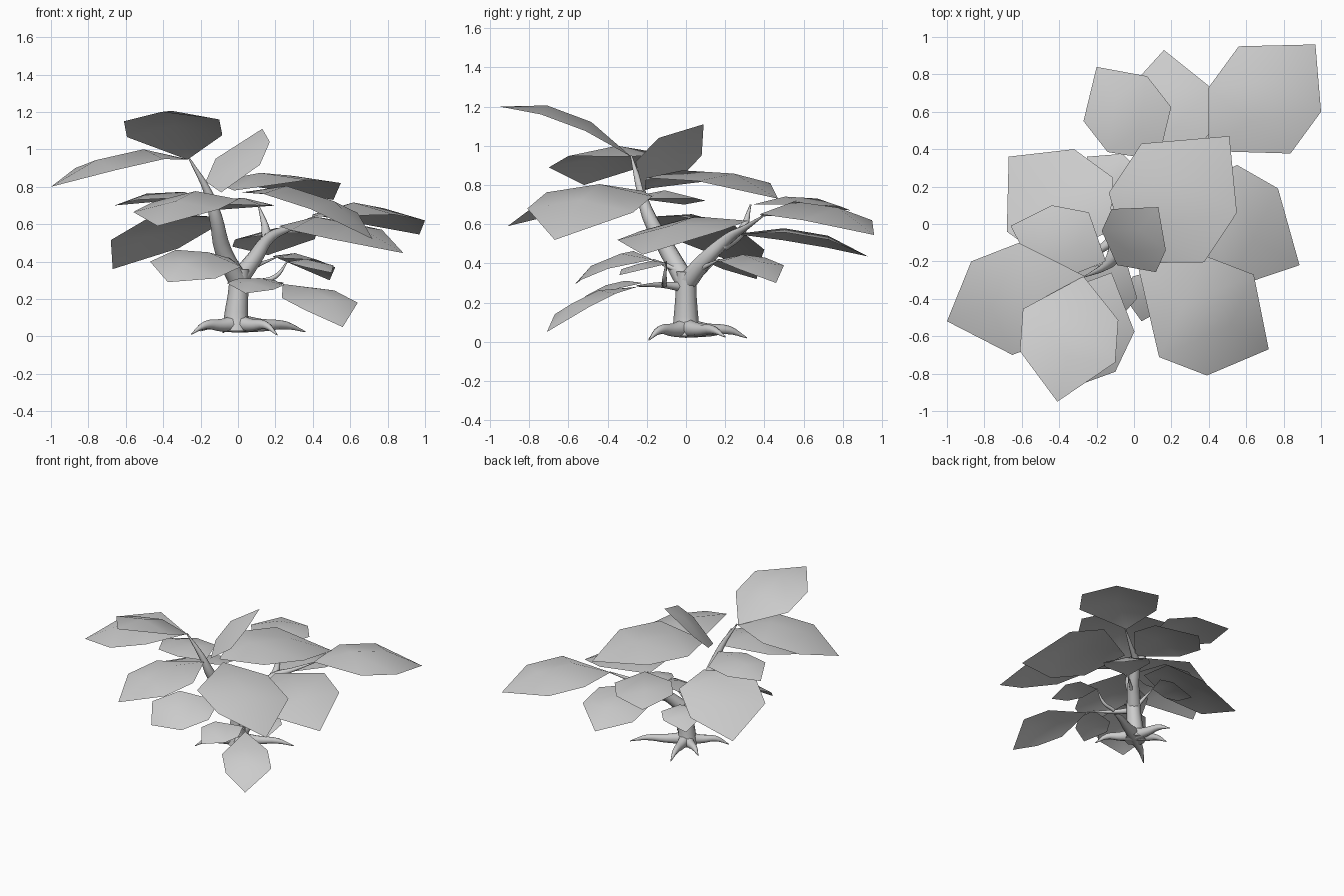
import bpy, bmesh
from mathutils import Vector as V

grey = bpy.data.materials.new("plain_grey")
grey.diffuse_color = (0.6, 0.6, 0.6, 1)


def leaf(name, base, left, tip, right, ridge=0.05, shift=(0, 0, 0)):
    """Six-sided drooping blade with a raised midrib; near corners follow from the far ones."""
    base, left, tip, right = V(base), V(left), V(tip), V(right)
    axis = tip - base
    near = V(shift) - axis * 0.33
    near_l, near_r = left + near, right + near
    up = V((0, 0, ridge * axis.length))
    m1 = (near_l + near_r) / 2 + up
    m2 = (left + right) / 2 + up
    bm = bmesh.new()
    b, l1, l2, t, r2, r1, a, c = [bm.verts.new(p) for p in
                                  (base, near_l, left, tip, right, near_r, m1, m2)]
    for f in ((b, a, l1), (b, r1, a), (l1, a, c, l2), (a, r1, r2, c), (l2, c, t), (c, r2, t)):
        bm.faces.new(f)
    bm.normal_update()
    if sum(f.normal.z for f in bm.faces) < 0:
        bmesh.ops.reverse_faces(bm, faces=bm.faces[:])
    for f in bm.faces:
        f.smooth = True
    mesh = bpy.data.meshes.new(name)
    bm.to_mesh(mesh)
    bm.free()
    mesh.materials.append(grey)
    bpy.context.collection.objects.link(bpy.data.objects.new(name, mesh))


def limb(name, points):
    """Tapered round limb along smooth points (x, y, z, radius)."""
    cu = bpy.data.curves.new(name, 'CURVE')
    cu.dimensions = '3D'
    cu.bevel_depth = 1
    cu.bevel_resolution = 2
    cu.resolution_u = 4
    cu.use_fill_caps = True
    sp = cu.splines.new('BEZIER')
    sp.bezier_points.add(len(points) - 1)
    for bp, (x, y, z, r) in zip(sp.bezier_points, points):
        bp.co, bp.radius = (x, y, z), r
        bp.handle_left_type = bp.handle_right_type = 'AUTO'
    cu.materials.append(grey)
    bpy.context.collection.objects.link(bpy.data.objects.new(name, cu))


# Trunk and main branches
limb("trunk", [(-.01, 0, .03, .08), (-.01, 0, .1, .065), (0, 0, .22, .055), (.01, 0, .36, .05)])
limb("left_branch", [(0, 0, .3, .052), (-.08, -.09, .46, .045), (-.12, -.19, .64, .035),
                     (-.16, -.23, .77, .022), (-.26, -.28, .95, .005)])
limb("right_branch", [(0, 0, .3, .052), (.09, .1, .42, .042), (.17, .22, .53, .03),
                      (.28, .3, .58, .016), (.41, .39, .64, .005)])
limb("upright_branch", [(.14, .19, .49, .03), (.15, .28, .56, .025), (.11, .33, .7, .004)])
limb("front_twig", [(.01, -.02, .28, .025), (.08, -.12, .29, .015), (.24, -.25, .285, .004)])
limb("side_twig", [(.1, -.11, .29, .014), (.2, -.11, .32, .012), (.27, -.1, .41, .003)])
limb("low_left_twig", [(0, -.03, .36, .018), (-.05, -.17, .42, .004)])
limb("low_back_twig", [(0, .03, .3, .018), (-.05, .15, .41, .004)])
limb("low_right_twig", [(.05, .05, .36, .018), (.2, .17, .42, .004)])

# Spreading roots
for i, (x, y, z) in enumerate([(-.25, -.19, .012), (.36, .2, .025), (-.08, .31, .02),
                               (.21, -.19, .008), (-.2, .13, .03)]):
    limb(f"root_{i + 1}", [(0, 0, .07, .05), (x * .35, y * .35, .06, .034),
                           (x * .7, y * .7, .06, .022), (x, y, z, .003)])

# Crown leaves
leaf("top_front_leaf", (-.27, -.28, .945), (-.61, -.68, 1.15), (-.41, -.95, 1.2), (-.1, -.74, 1.16),
     .07, (-.03, .005, 0))
leaf("top_left_leaf", (-.26, -.28, .945), (-.87, -.2, .9), (-1, -.52, .8), (-.65, -.7, .89),
     .06, (.01, .02, .01))
leaf("upright_leaf", (-.09, -.22, .77), (-.12, .08, .95), (.13, .09, 1.11), (.17, -.14, 1.04),
     .03, (.02, -.015, -.01))
leaf("crown_leaf", (-.02, -.21, .78), (.04, .43, .81), (.51, .47, .73), (.55, .06, .82),
     .05, (0, -.04, 0))
leaf("front_right_leaf", (.02, -.22, .77), (.39, -.81, .68), (.72, -.67, .52), (.64, -.27, .66),
     .06, (-.025, -.05, 0))
leaf("front_left_leaf", (-.12, -.26, .75), (-.56, -.6, .665), (-.43, -.91, .59), (-.1, -.79, .68), .07)
leaf("small_left_leaf", (-.15, -.2, .73), (-.44, .1, .72), (-.66, -.01, .7), (-.54, -.24, .73),
     .07, (.03, .025, 0))
leaf("back_left_leaf", (-.13, -.04, .64), (-.32, .4, .47), (-.67, .36, .36), (-.68, -.04, .515),
     .05, (.03, -.02, .03))

# Right branch leaves
leaf("back_right_leaf", (.4, .39, .64), (.56, .95, .62), (.97, .96, .545), (1, .6, .62),
     .08, (.025, -.035, 0))
leaf("right_leaf", (.22, .16, .59), (.77, .19, .57), (.885, -.22, .445), (.5, -.35, .52), .06)
leaf("back_leaf", (.2, .25, .55), (-.03, .72, .48), (.16, .93, .435), (.41, .73, .52), .06)
leaf("upper_back_leaf", (.13, .34, .7), (-.27, .55, .7), (-.2, .84, .67), (.07, .79, .69),
     .06, (.02, 0, 0))

# Low leaves
leaf("low_left_leaf", (-.05, -.17, .42), (-.47, -.42, .4), (-.375, -.57, .29), (-.12, -.55, .31),
     .06, (.03, .02, .02))
leaf("low_front_leaf", (.24, -.25, .28), (.36, -.67, .14), (.56, -.71, .05), (.64, -.49, .18),
     .06, (-.02, -.02, -.01))
leaf("low_inner_leaf", (.2, -.22, .3), (-.06, -.38, .285), (.04, -.52, .23), (.19, -.44, .25), .06)
leaf("low_side_leaf", (.27, -.1, .4), (.36, -.33, .37), (.5, -.34, .34), (.51, -.17, .38), .06)
leaf("low_right_leaf", (.2, .17, .42), (.28, .5, .39), (.49, .46, .3), (.52, .27, .37), .06)
leaf("low_back_leaf", (-.05, .15, .41), (-.26, .19, .37), (-.25, .36, .32), (-.06, .375, .37), .06)
